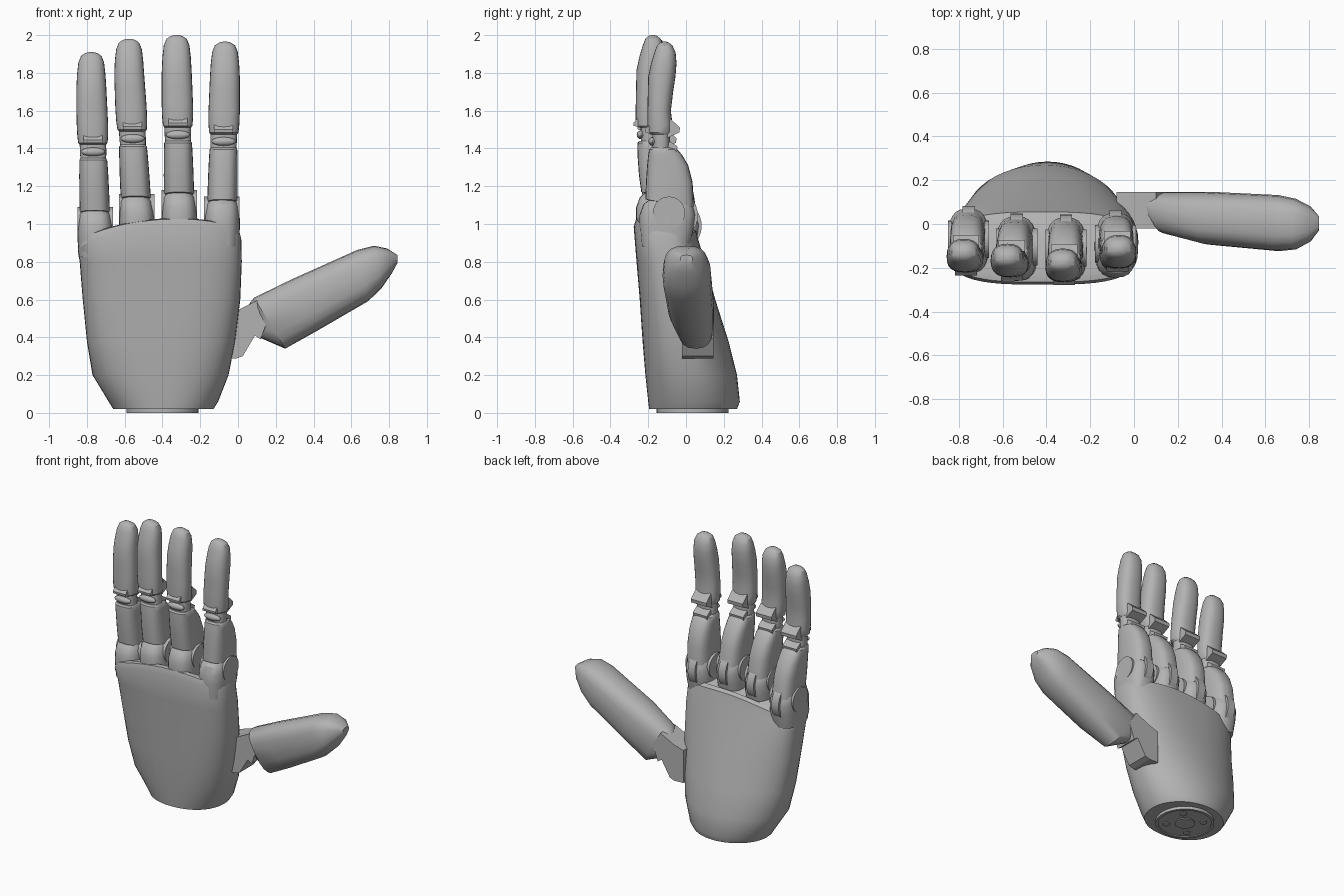
import bpy, bmesh, math
from mathutils import Vector

if "Cube" in bpy.data.objects:
    bpy.data.objects.remove(bpy.data.objects["Cube"], do_unlink=True)

grey = bpy.data.materials.new("matte_grey")
grey.use_nodes = True
grey.diffuse_color = (0.45, 0.45, 0.45, 1)
grey.node_tree.nodes["Principled BSDF"].inputs["Base Color"].default_value = (0.45, 0.45, 0.45, 1)


def finish(bm, name, angle=32):
    bmesh.ops.recalc_face_normals(bm, faces=bm.faces)
    me = bpy.data.meshes.new(name)
    bm.to_mesh(me)
    bm.free()
    ob = bpy.data.objects.new(name, me)
    bpy.context.collection.objects.link(ob)
    me.materials.append(grey)
    bpy.ops.object.select_all(action='DESELECT')
    ob.select_set(True)
    bpy.context.view_layer.objects.active = ob
    bpy.ops.object.shade_smooth_by_angle(angle=math.radians(angle))
    return ob


def loft(name, rings, angle=32):
    """Skin a list of closed rings and cap both ends."""
    bm = bmesh.new()
    vs = [[bm.verts.new(p) for p in r] for r in rings]
    n = len(vs[0])
    for a, b in zip(vs, vs[1:]):
        for i in range(n):
            j = (i + 1) % n
            bm.faces.new((a[i], a[j], b[j], b[i]))
    bm.faces.new(vs[0])
    bm.faces.new(vs[-1])
    return finish(bm, name, angle)


def oval(n, e_neg, e_pos):
    """Unit superellipse, with separate squareness for the two halves."""
    pts = []
    for i in range(n):
        a = 2 * math.pi * i / n
        c, s = math.cos(a), math.sin(a)
        e = 2 / (e_pos if s > 0 else e_neg)
        pts.append((math.copysign(abs(c) ** e, c), math.copysign(abs(s) ** e, s)))
    return pts


def ring(cx, hx, y0, y1, z, n=28, front=3, back=3):
    cy, hy = (y0 + y1) / 2, (y1 - y0) / 2
    return [Vector((cx + hx * u, cy + hy * v, z)) for u, v in oval(n, front, back)]


def prism(name, pts, lo, hi, axis):
    """Extrude a profile along x (points are y,z) or along y (points are x,z)."""
    def put(p, t):
        return Vector((t, p[0], p[1])) if axis == 'x' else Vector((p[0], t, p[1]))
    return loft(name, [[put(p, lo) for p in pts], [put(p, hi) for p in pts]], 20)


def disc(name, cx, cy, cz, r, lo, hi, axis, n=32):
    circle = [(math.cos(2 * math.pi * i / n) * r, math.sin(2 * math.pi * i / n) * r) for i in range(n)]
    if axis == 'x':
        return prism(name, [(cy + a, cz + b) for a, b in circle], cx + lo, cx + hi, 'x')
    return loft(name, [[Vector((cx + a, cy + b, cz + t)) for a, b in circle] for t in (lo, hi)])


# Palm: xmin, xmax, front y, back y, z, front squareness, back squareness
palm = [
    (-0.66, -0.13, -0.195, 0.27, 0.02, 2.2, 2.0),
    (-0.685, -0.105, -0.20, 0.285, 0.06, 2.3, 2.0),
    (-0.77, -0.05, -0.215, 0.27, 0.20, 2.6, 2.0),
    (-0.80, -0.015, -0.23, 0.225, 0.38, 2.9, 2.0),
    (-0.822, 0.012, -0.245, 0.155, 0.60, 3.0, 2.2),
    (-0.838, 0.02, -0.262, 0.10, 0.80, 3.1, 2.6),
    (-0.848, 0.018, -0.277, 0.065, 0.96, 3.2, 3.0),
    (-0.838, 0.008, -0.265, 0.055, 1.0, 3.2, 3.0),
    (-0.81, -0.02, -0.235, 0.03, 1.01, 3.2, 3.0),
]
rings = []
for x0, x1, y0, y1, z, f, b in palm:
    r = ring((x0 + x1) / 2, (x1 - x0) / 2, y0, y1, z, 48, f, b)
    if z > 0.9:  # crowned rim, falling toward the back
        for p in r:
            p.z += 0.03 - 0.35 * (p.x + 0.32) ** 2 - 0.2 * (p.y + 0.28)
    rings.append(r)
loft("palm", rings, 30)

# Wrist mounting flange with centre ring and bolts
FX, FY = -0.4, 0.035
disc("wrist_flange", FX, FY, 0, 0.19, 0.006, 0.03, 'z', 48)
bm = bmesh.new()
loops = []
for r, z in ((0.19, 0.008), (0.19, 0), (0.172, 0), (0.172, 0.008)):
    loops.append([bm.verts.new((FX + r * math.cos(k * math.pi / 24), FY + r * math.sin(k * math.pi / 24), z))
                  for k in range(48)])
for a, b in zip(loops, loops[1:]):
    for i in range(48):
        j = (i + 1) % 48
        bm.faces.new((a[i], a[j], b[j], b[i]))
finish(bm, "flange_rim")
disc("flange_hub", FX, FY, 0, 0.065, 0, 0.008, 'z')
for k in range(4):
    a = math.pi / 4 + k * math.pi / 2
    disc("flange_bolt", FX + 0.12 * math.cos(a), FY + 0.12 * math.sin(a), 0, 0.024, 0, 0.008, 'z', 16)

# Finger sections: half width, front y, back y, z
KNUCKLE = [(0.088, -0.235, 0.02, 0.88), (0.095, -0.245, 0.042, 0.98), (0.093, -0.245, 0.05, 1.05),
           (0.084, -0.225, 0.035, 1.105), (0.06, -0.18, 0.0, 1.14)]
LOWER = [(0.070, -0.195, 0.02, 1.11), (0.080, -0.215, 0.042, 1.112), (0.079, -0.212, 0.035, 1.22),
         (0.077, -0.206, 0.012, 1.31), (0.075, -0.20, -0.02, 1.365), (0.073, -0.195, -0.045, 1.395),
         (0.066, -0.185, -0.07, 1.405)]
CORE = [(0.066, -0.178, -0.085, 1.38), (0.070, -0.178, -0.085, 1.43), (0.070, -0.178, -0.085, 1.50)]
TIP = [(0.070, -0.19, -0.075, 1.475), (0.078, -0.203, -0.07, 1.485), (0.082, -0.205, -0.072, 1.53),
       (0.083, -0.204, -0.08, 1.60), (0.081, -0.202, -0.068, 1.70), (0.079, -0.20, -0.056, 1.78),
       (0.075, -0.185, -0.05, 1.85), (0.068, -0.167, -0.055, 1.91), (0.054, -0.153, -0.072, 1.945),
       (0.032, -0.138, -0.09, 1.96), (0.012, -0.122, -0.105, 1.965)]


def finger(name, cx, lean, dy, dz, base_dy):
    def cxz(z):
        return cx + lean * min(1, max(0, (z - 1.0) / 0.8))

    def slide(z):  # forward shift grows from the knuckle to the tip
        t = min(1, max(0, (z - 1.1) / 0.3))
        return base_dy + (dy - base_dy) * t

    def part(label, secs, sq):
        out = [ring(cxz(z), h, y0 + slide(z), y1 + slide(z), z + dz, 24, sq, sq) for h, y0, y1, z in secs]
        if secs is LOWER:  # sloping lower cuff
            for r in out[:2]:
                for p in r:
                    p.z -= 0.16 * (p.y + 0.1)
        loft(name + label, out, 32)

    part("_knuckle", KNUCKLE, 2.8)
    part("_lower_segment", LOWER, 2.9)
    part("_joint_core", CORE, 2.6)
    part("_tip", TIP, 2.4)
    # Knuckle pivot caps and the raised tongue between them
    disc(name + "_knuckle_pivot", cx, -0.09 + base_dy, 1.06 + dz, 0.085, -0.094, 0.094, 'x')
    disc(name + "_knuckle_tongue", cx, -0.075 + base_dy, 1.045 + dz, 0.138, -0.028, 0.028, 'x')
    # Joint hooks at the back, lip and hinge pin at the front
    jx = cxz(1.44)

    def wedge(label, pts, h):
        prism(name + label, [(y + dy, z + dz) for y, z in pts], jx - h, jx + h, 'x')
    wedge("_upper_hook", [(-0.10, 1.455), (-0.035, 1.485), (-0.032, 1.51), (-0.085, 1.56)], 0.06)
    wedge("_lower_hook", [(-0.10, 1.37), (-0.05, 1.385), (-0.045, 1.41), (-0.09, 1.44)], 0.055)
    wedge("_front_lip", [(-0.18, 1.475), (-0.215, 1.485), (-0.217, 1.50), (-0.19, 1.53)], 0.05)
    bm = bmesh.new()
    bmesh.ops.create_uvsphere(bm, u_segments=20, v_segments=12, radius=1)
    for v in bm.verts:
        v.co = (jx + v.co.x * 0.064, -0.177 + dy + v.co.y * 0.022, 1.437 + dz + v.co.z * 0.023)
    finish(bm, name + "_hinge_pin")


finger("index_finger", -0.085, 0.016, 0.0, 0.0, 0.0)
finger("middle_finger", -0.31, -0.015, -0.062, 0.035, -0.02)
finger("ring_finger", -0.535, -0.042, -0.04, 0.015, -0.015)
finger("little_finger", -0.755, -0.022, -0.018, -0.055, 0.02)

# Thumb bracket
prism("thumb_bracket", [(-0.08, 0.52), (0.0, 0.545), (0.10, 0.595), (0.16, 0.50), (0.12, 0.39),
                        (0.09, 0.41), (0.025, 0.30), (-0.01, 0.288), (-0.08, 0.29)], -0.02, 0.145, 'y')

# Thumb: upper edge (x, z), lower edge (x, z), front y, back y
thumb = [
    ((0.055, 0.57), (0.10, 0.405), 0.03, 0.125),
    ((0.085, 0.61), (0.25, 0.34), -0.045, 0.147),
    ((0.28, 0.705), (0.42, 0.435), -0.095, 0.147),
    ((0.63, 0.862), (0.69, 0.592), -0.124, 0.132),
    ((0.72, 0.885), (0.76, 0.66), -0.116, 0.115),
    ((0.79, 0.87), (0.815, 0.74), -0.082, 0.082),
    ((0.845, 0.835), (0.845, 0.795), -0.03, 0.035),
]
rings = []
for (ux, uz), (lx, lz), y0, y1 in thumb:
    rings.append([Vector(((ux + lx) / 2 + v * (ux - lx) / 2, (y0 + y1) / 2 + u * (y1 - y0) / 2,
                          (uz + lz) / 2 + v * (uz - lz) / 2)) for u, v in oval(20, 2.6, 2.8)])
loft("thumb", rings, 30)
